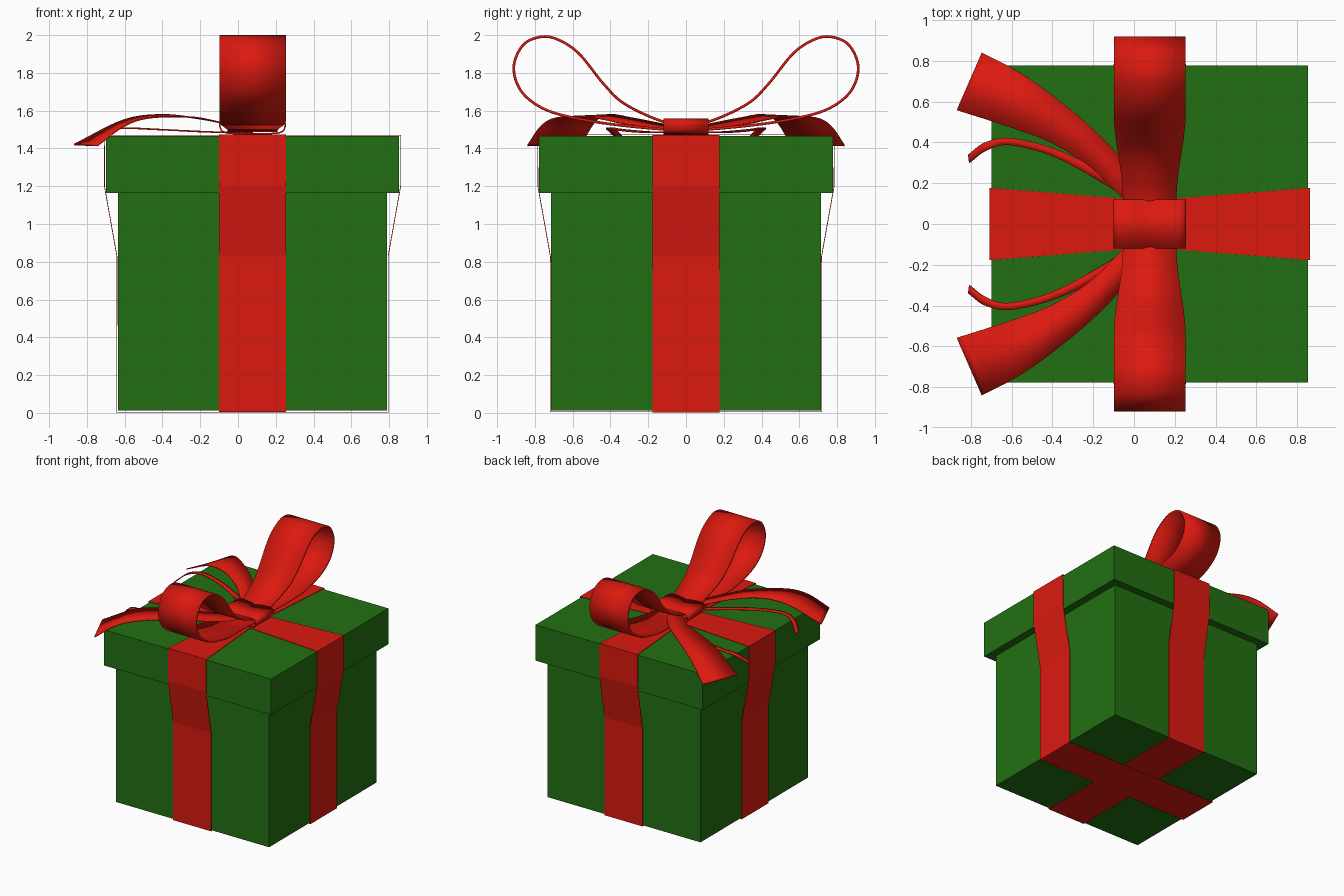
import bpy, bmesh
from mathutils import Vector

if "Cube" in bpy.data.objects:
    bpy.data.objects.remove(bpy.data.objects["Cube"])

CX = 0.077  # box centre in x


def material(name, rgb):
    m = bpy.data.materials.new(name)
    m.diffuse_color = (*rgb, 1)
    m.use_nodes = True
    m.node_tree.nodes["Principled BSDF"].inputs["Base Color"].default_value = m.diffuse_color
    return m


RED = material("red_ribbon", (0.72, 0.01, 0.005))
GREEN = material("green_card", (0.016, 0.16, 0.006))


def add_object(name, bm, mat):
    bmesh.ops.recalc_face_normals(bm, faces=bm.faces)
    me = bpy.data.meshes.new(name)
    bm.to_mesh(me)
    bm.free()
    me.materials.append(mat)
    ob = bpy.data.objects.new(name, me)
    bpy.context.collection.objects.link(ob)
    return ob


def box(name, hx, hy, z0, z1):
    bm = bmesh.new()
    bmesh.ops.create_cube(bm, size=1)
    for v in bm.verts:
        v.co = (CX + v.co.x * 2 * hx, v.co.y * 2 * hy, z0 + (v.co.z + 0.5) * (z1 - z0))
    return add_object(name, bm, GREEN)


def spline(pts, steps=8, closed=False):
    """Catmull-Rom curve through the points."""
    p = [Vector(q) for q in pts]
    if closed:
        p = [p[-1]] + p + p[:2]
    else:
        p = [2 * p[0] - p[1]] + p + [2 * p[-1] - p[-2]]
    out = []
    for a, b, c, d in zip(p, p[1:], p[2:], p[3:]):
        for i in range(steps):
            t = i / steps
            out.append(0.5 * (2 * b + (c - a) * t + (2 * a - 5 * b + 4 * c - d) * t * t
                              + (3 * b - a - 3 * c + d) * t ** 3))
    if not closed:
        out.append(p[-2])
    return out


def strip(name, edge_a, edge_b, thickness, closed=False, smooth=True):
    """Ribbon surface between two matching edges, given some thickness."""
    bm = bmesh.new()
    rows = [(bm.verts.new(a), bm.verts.new(b)) for a, b in zip(edge_a, edge_b)]
    for r, s in zip(rows, rows[1:] + (rows[:1] if closed else [])):
        bm.faces.new((r[0], r[1], s[1], s[0]))
    ob = add_object(name, bm, RED)
    mod = ob.modifiers.new("thickness", 'SOLIDIFY')
    mod.thickness = thickness
    mod.offset = 0
    if smooth:
        bpy.ops.object.select_all(action='DESELECT')
        ob.select_set(True)
        bpy.context.view_layer.objects.active = ob
        bpy.ops.object.shade_smooth_by_angle(angle=0.7)
    return ob


# box and lid
box("box_body", 0.712, 0.714, 0.012, 1.17)
box("box_lid", 0.776, 0.778, 1.165, 1.465)

# flat ribbons wrapped round the box: (distance from centre, height, half width)
for name, along_x, dz in (("ribbon_front_back", False, 0.002), ("ribbon_left_right", True, 0)):
    half = [(0, 1.470 + dz, 0.115), (0.784, 1.470 + dz, 0.177), (0.784, 1.2, 0.177),
            (0.718, 0.83, 0.177), (0.718, 0.004 + dz, 0.177)]
    ring = half + [(-u, z, w) for u, z, w in reversed(half[1:])]
    if along_x:
        a, b = ([(CX + u, s * w, z) for u, z, w in ring] for s in (1, -1))
    else:
        a, b = ([(CX + s * w, u, z) for u, z, w in ring] for s in (1, -1))
    strip(name, a, b, 0.004, closed=True, smooth=False)

# bow loops, profile in y and z
LOOP = [(0, 1.53), (0.13, 1.545), (0.325, 1.636), (0.435, 1.74), (0.56, 1.895), (0.66, 1.968),
        (0.757, 1.992), (0.86, 1.95), (0.912, 1.83), (0.87, 1.70), (0.747, 1.607),
        (0.56, 1.555), (0.35, 1.523), (0.13, 1.502), (0, 1.495)]


def loop_width(y):
    t = min(max((y - 0.13) / 0.42, 0), 1)
    return 0.132 + 0.044 * t * t * (3 - 2 * t)


path = spline([(0, y, z) for y, z in LOOP])
for side, label in ((1, "back"), (-1, "front")):
    a, b = ([(CX + s * loop_width(p.y), side * p.y, p.z) for p in path] for s in (1, -1))
    strip("bow_loop_" + label, a, b, 0.014)

# ribbon tails: outer edge and inner edge of each
WIDE = ([(0.10, 0.12, 1.50), (-0.06, 0.32, 1.53), (-0.24, 0.50, 1.565), (-0.46, 0.675, 1.563),
         (-0.60, 0.765, 1.52), (-0.745, 0.84, 1.415)],
        [(0.08, 0.0, 1.50), (-0.06, 0.13, 1.53), (-0.22, 0.284, 1.56), (-0.41, 0.40, 1.578),
         (-0.61, 0.475, 1.548), (-0.868, 0.558, 1.42)])
THIN = ([(0.08, 0.06, 1.485), (-0.06, 0.19, 1.485), (-0.22, 0.293, 1.49), (-0.41, 0.377, 1.50),
         (-0.61, 0.422, 1.507), (-0.73, 0.40, 1.485), (-0.812, 0.34, 1.42)],
        [(0.08, 0.02, 1.485), (-0.06, 0.14, 1.485), (-0.21, 0.235, 1.49), (-0.42, 0.34, 1.50),
         (-0.62, 0.387, 1.507), (-0.73, 0.357, 1.485), (-0.807, 0.30, 1.42)])
for side, label in ((1, "back"), (-1, "front")):
    for name, edges in (("wide_tail_", WIDE), ("thin_tail_", THIN)):
        a, b = ([(p.x, side * p.y, p.z) for p in spline(e)] for e in edges)
        strip(name + label, a, b, 0.008)

# knot band wrapped round the middle, profile in x and z
KNOT = [(0, 1.543), (0.07, 1.551), (0.135, 1.553), (0.168, 1.54), (0.172, 1.515),
        (0.155, 1.488), (0.10, 1.479)]
ring = KNOT + [(0, 1.479)] + [(-x, z) for x, z in reversed(KNOT[1:])]
ring = spline([(CX + x, 0, z) for x, z in ring], 5, closed=True)
a, b = ([(p.x, s * 0.12, p.z) for p in ring] for s in (1, -1))
strip("bow_knot", a, b, 0.008, closed=True)
